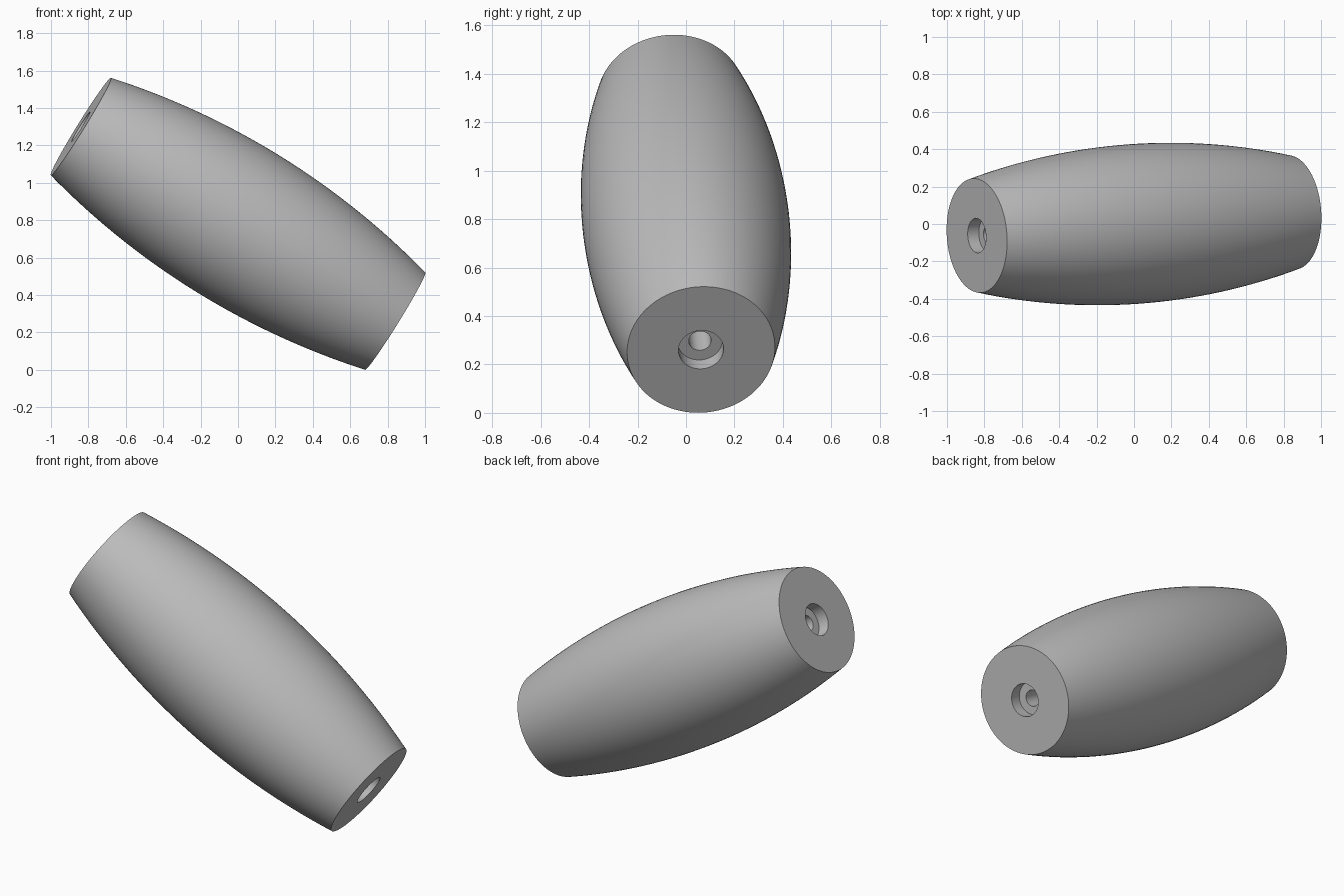
import bpy, bmesh, math
from mathutils import Vector

cube = bpy.data.objects.get("Cube")
if cube:
    bpy.data.objects.remove(cube)

# Plain grey material
grey = bpy.data.materials.new("plain grey")
grey.use_nodes = True
colour = (0.5, 0.5, 0.5, 1)
grey.diffuse_color = colour
grey.node_tree.nodes["Principled BSDF"].inputs["Base Color"].default_value = colour

# Barrel dimensions
HALF, MID_R, END_R = 0.99, 0.427, 0.306
BORE_R, RECESS_R, RECESS_DEPTH = 0.046, 0.093, 0.07
STEPS, SIDES = 32, 96

# Closed cross-section: bulging arc outside, bore with a recess at each end inside
bulge = MID_R - END_R
arc_r = (HALF**2 + bulge**2) / (2 * bulge)
profile = []
for i in range(STEPS + 1):
    z = HALF * (2 * i / STEPS - 1)
    profile.append((MID_R - arc_r + math.sqrt(arc_r**2 - z * z), z))
floor = HALF - RECESS_DEPTH
profile += [(RECESS_R, HALF), (RECESS_R, floor), (BORE_R, floor),
            (BORE_R, -floor), (RECESS_R, -floor), (RECESS_R, -HALF)]

# Spin the cross-section into a solid
bm = bmesh.new()
verts = [bm.verts.new((r, 0, z)) for r, z in profile]
edges = [bm.edges.new((v, verts[(i + 1) % len(verts)])) for i, v in enumerate(verts)]
bmesh.ops.spin(bm, geom=verts + edges, cent=(0, 0, 0), axis=(0, 0, 1),
               angle=math.tau, steps=SIDES, use_merge=True)
bmesh.ops.remove_doubles(bm, verts=bm.verts, dist=1e-5)
bmesh.ops.recalc_face_normals(bm, faces=bm.faces)
mesh = bpy.data.meshes.new("barrel_grip")
bm.to_mesh(mesh)
bm.free()
mesh.materials.append(grey)

# Place it on its slanted axis
grip = bpy.data.objects.new("barrel_grip", mesh)
bpy.context.collection.objects.link(grip)
axis = Vector((-0.84, -0.062, 0.52))
grip.rotation_euler = axis.to_track_quat("Z", "Y").to_euler()
grip.location = (0, 0, 0.781)

bpy.context.view_layer.objects.active = grip
grip.select_set(True)
bpy.ops.object.shade_smooth_by_angle(angle=math.radians(30))
